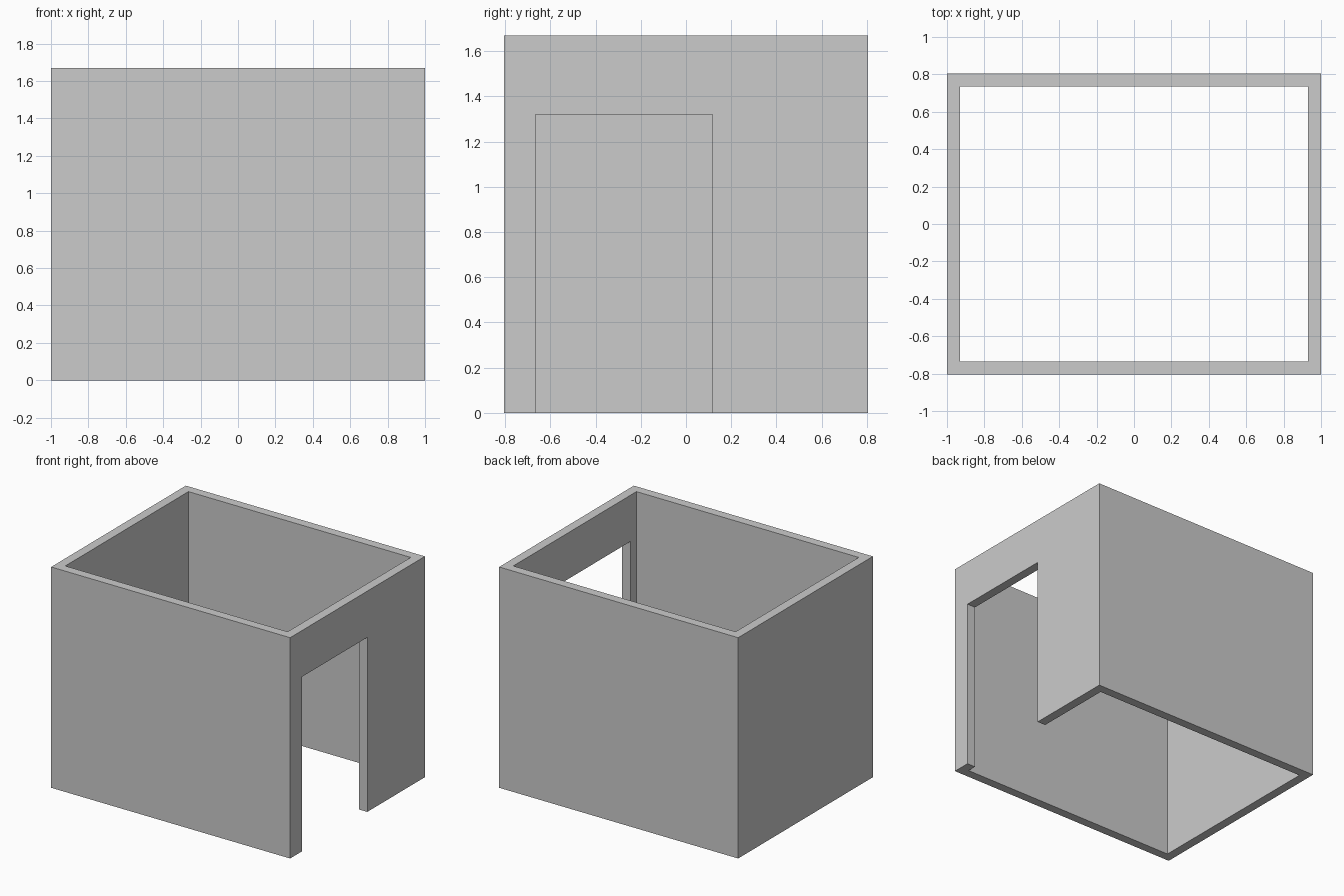
import bpy

if "Cube" in bpy.data.objects:
    bpy.data.objects.remove(bpy.data.objects["Cube"])

HX, HY, H = 1.0, 0.805, 1.67          # outer half sizes and height
IX, IY = 0.93, 0.736                  # inner half sizes
DOOR_Y0, DOOR_Y1, DOOR_H = -0.665, 0.117, 1.32


def box(name, x0, x1, y0, y1, z0, z1):
    bpy.ops.mesh.primitive_cube_add(
        size=1, location=((x0 + x1) / 2, (y0 + y1) / 2, (z0 + z1) / 2))
    ob = bpy.context.object
    ob.name = name
    ob.scale = (x1 - x0, y1 - y0, z1 - z0)
    bpy.ops.object.transform_apply(location=True, rotation=False, scale=True)
    return ob


# Outer block that becomes the four walls
walls = box("walls", -HX, HX, -HY, HY, 0, H)

# Room interior (open top and bottom) and doorway in the right wall
cutters = [
    box("room_cutter", -IX, IX, -IY, IY, -0.5, H + 0.5),
    box("doorway_cutter", IX - 0.2, HX + 0.2, DOOR_Y0, DOOR_Y1, -0.5, DOOR_H),
]

bpy.context.view_layer.objects.active = walls
for cutter in cutters:
    mod = walls.modifiers.new(cutter.name, 'BOOLEAN')
    mod.operation = 'DIFFERENCE'
    mod.solver = 'EXACT'
    mod.object = cutter
    bpy.ops.object.modifier_apply(modifier=mod.name)

# Cutters are no longer needed once applied
for cutter in cutters:
    bpy.data.objects.remove(cutter, do_unlink=True)
